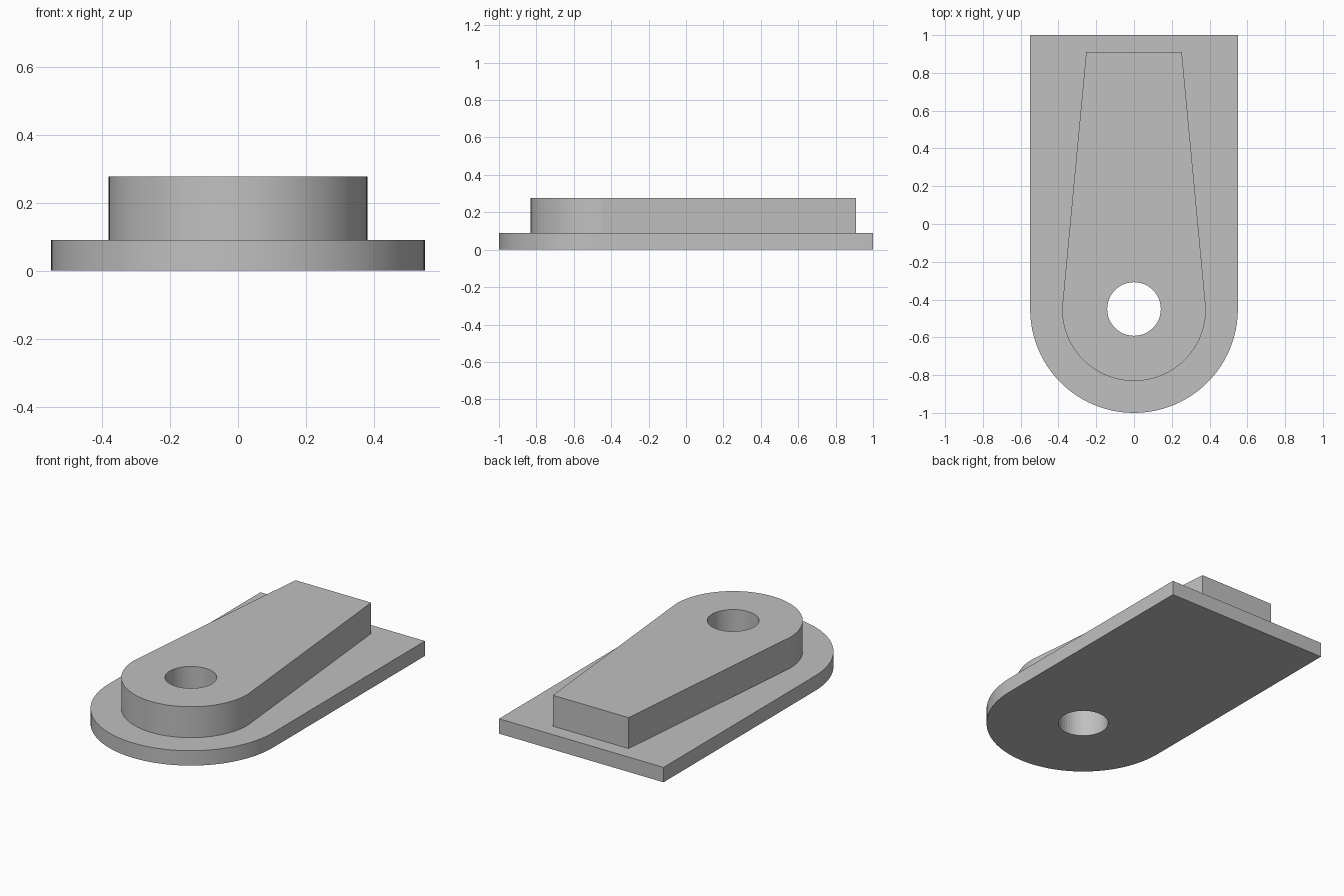
import bpy
import bmesh
import math

cube = bpy.data.objects.get("Cube")
if cube:
    bpy.data.objects.remove(cube, do_unlink=True)

grey = bpy.data.materials.new("plain grey")
grey.use_nodes = True
grey.diffuse_color = (0.53, 0.53, 0.53, 1)
grey.node_tree.nodes["Principled BSDF"].inputs["Base Color"].default_value = grey.diffuse_color

PIVOT_Y = -0.45
HOLE_RADIUS = 0.142


def arc(radius, start, end, steps):
    """Points around the pivot, end point included."""
    angles = [start + (end - start) * i / steps for i in range(steps + 1)]
    return [(radius * math.cos(a), PIVOT_Y + radius * math.sin(a)) for a in angles]


def pierced_plate(name, radius, back_half_width, back_y, bottom, top):
    """Round-nosed plate with a bore at the pivot."""
    outline = arc(radius, math.pi, 2 * math.pi, 48)
    outline += [(back_half_width, back_y), (-back_half_width, back_y)]
    bore = arc(HOLE_RADIUS, 0, 2 * math.pi, 48)[:-1]

    bm = bmesh.new()
    edges = []
    for loop in (outline, bore):
        verts = [bm.verts.new((x, y, bottom)) for x, y in loop]
        edges += [bm.edges.new((v, verts[i - 1])) for i, v in enumerate(verts)]
    bmesh.ops.triangle_fill(bm, use_beauty=True, edges=edges, normal=(0, 0, -1))
    raised = bmesh.ops.extrude_face_region(bm, geom=bm.faces[:], use_keep_orig=True)
    top_verts = [g for g in raised["geom"] if isinstance(g, bmesh.types.BMVert)]
    bmesh.ops.translate(bm, verts=top_verts, vec=(0, 0, top - bottom))
    bmesh.ops.recalc_face_normals(bm, faces=bm.faces[:])

    mesh = bpy.data.meshes.new(name)
    bm.to_mesh(mesh)
    bm.free()
    mesh.materials.append(grey)
    obj = bpy.data.objects.new(name, mesh)
    bpy.context.collection.objects.link(obj)
    bpy.ops.object.select_all(action="DESELECT")
    obj.select_set(True)
    bpy.context.view_layer.objects.active = obj
    # Below the corner angle of the tapered sides, above the arc step
    bpy.ops.object.shade_smooth_by_angle(angle=math.radians(4.5))
    return obj


# Wide base plate, then the raised tapered arm
pierced_plate("base_plate", 0.55, 0.55, 1.0, 0.0, 0.09)
pierced_plate("tapered_arm", 0.381, 0.253, 0.91, 0.09, 0.277)
